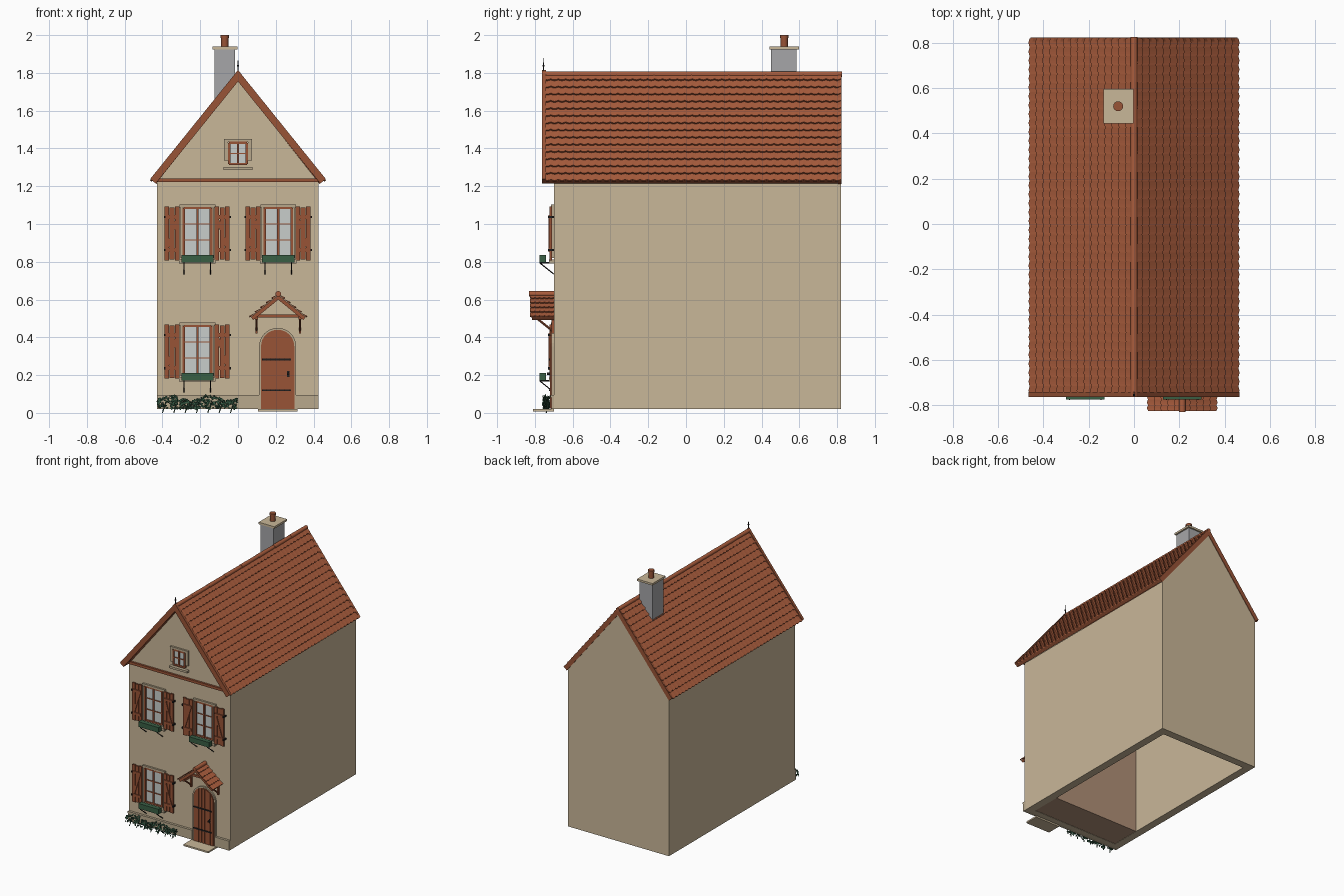
import bpy, bmesh, math, random
from mathutils import Vector

if "Cube" in bpy.data.objects:
    bpy.data.objects.remove(bpy.data.objects["Cube"])

random.seed(4)


def material(name, r, g, b):
    m = bpy.data.materials.new(name)
    lin = [((c / 255 + 0.055) / 1.055) ** 2.4 for c in (r, g, b)]
    m.diffuse_color = (*lin, 1)
    m.use_nodes = True
    m.node_tree.nodes["Principled BSDF"].inputs["Base Color"].default_value = m.diffuse_color
    return m


CREAM = material("cream plaster", 201, 183, 152)
TILE = material("terracotta tile", 170, 93, 61)
WOOD = material("red brown wood", 152, 83, 54)
GLASS = material("pale glass", 200, 206, 203)
GREY = material("chimney grey", 166, 166, 168)
GREEN = material("planter green", 56, 94, 68)
LEAF = material("ivy green", 48, 82, 62)
IRON = material("black iron", 32, 31, 31)
STONE = material("pale stone", 184, 168, 140)
INNER = material("inner brown", 176, 144, 119)


def mesh(name, verts, faces, mat):
    me = bpy.data.meshes.new(name)
    me.from_pydata([tuple(v) for v in verts], [], faces)
    bm = bmesh.new()
    bm.from_mesh(me)
    bmesh.ops.recalc_face_normals(bm, faces=bm.faces)
    bm.to_mesh(me)
    bm.free()
    me.materials.append(mat)
    ob = bpy.data.objects.new(name, me)
    bpy.context.collection.objects.link(ob)
    return ob


def prism(name, pts, y0, y1, mat):
    """Extrude an x-z outline from y0 to y1."""
    n = len(pts)
    verts = [(x, y, z) for y in (y0, y1) for x, z in pts]
    faces = [tuple(range(n)), tuple(range(n, 2 * n))]
    faces += [(i, (i + 1) % n, n + (i + 1) % n, n + i) for i in range(n)]
    return mesh(name, verts, faces, mat)


def box(name, x0, x1, y0, y1, z0, z1, mat):
    return prism(name, [(x0, z0), (x1, z0), (x1, z1), (x0, z1)], y0, y1, mat)


def rod(name, a, b, r, mat, sides=8, r2=None):
    a, b = Vector(a), Vector(b)
    bm = bmesh.new()
    bmesh.ops.create_cone(bm, cap_ends=True, segments=sides, radius1=r,
                          radius2=r if r2 is None else r2, depth=(b - a).length)
    rot = (b - a).to_track_quat('Z', 'Y')
    for v in bm.verts:
        v.co = rot @ v.co + (a + b) / 2
    me = bpy.data.meshes.new(name)
    if sides > 6:
        for f in bm.faces:
            f.smooth = len(f.verts) == 4
    for e in bm.edges:
        e.smooth = all(f.smooth for f in e.link_faces)
    bm.to_mesh(me)
    bm.free()
    me.materials.append(mat)
    ob = bpy.data.objects.new(name, me)
    bpy.context.collection.objects.link(ob)
    return ob


def chevron(name, cx, top, hw, drop, t, y0, y1, mat):
    """Two sloping boards meeting at a ridge."""
    L = math.hypot(hw, drop)
    ex, ez = hw - drop * t / L, top - drop - hw * t / L
    pts = [(cx - hw, top - drop), (cx, top), (cx + hw, top - drop),
           (cx + ex, ez), (cx, top - t * L / hw), (cx - ex, ez)]
    return prism(name, pts, y0, y1, mat)


def tiles(name, cx, top, hw, drop, y0, y1, rows, cols, lift, mat):
    """Overlapping scalloped tile courses on both slopes."""
    L = math.hypot(hw, drop)
    verts, faces, sub = [], [], 4
    n = cols * sub
    for s in (-1, 1):
        down = Vector((s * hw, 0, -drop)) / L
        out = Vector((s * drop, 0, hw)) / L
        for r in range(rows):
            base = len(verts)
            for i in range(n + 1):
                y = y0 + (y1 - y0) * i / n
                bulge = 0.16 * math.sin(math.pi * (i % sub) / sub)
                p = Vector((cx, y, top))
                hi = p + down * (L * r / rows)
                lo = p + down * (L * (r + 0.9 + bulge) / rows)
                verts += [hi + out * 0.001, lo + out * lift, lo + out * 0.0005]
            for i in range(n):
                a, b = base + 3 * i, base + 3 * i + 3
                faces += [(a, a + 1, b + 1, b), (a + 1, a + 2, b + 2, b + 1),
                          (a + 2, a, b, b + 2)]
            faces += [(base, base + 1, base + 2), (b, b + 1, b + 2)]
    return mesh(name, verts, faces, mat)


# House walls, open underneath
box("left_wall", -0.43, -0.37, -0.70, 0.82, 0.02, 1.22, CREAM)
box("right_wall", 0.365, 0.425, -0.70, 0.82, 0.02, 1.22, CREAM)
box("back_wall", -0.37, 0.365, 0.76, 0.82, 0.02, 1.22, CREAM)
box("front_wall", -0.37, 0.365, -0.70, -0.65, 0.02, 1.22, CREAM)
box("inner_front_lining", -0.37, 0.365, -0.65, -0.42, 0.022, 1.2, INNER)
for side, y0, y1 in (("front", -0.70, -0.65), ("back", 0.77, 0.82)):
    prism(side + "_gable", [(-0.43, 1.22), (0.427, 1.22), (0, 1.76)], y0, y1, CREAM)
box("gable_beam", -0.425, 0.425, -0.715, -0.69, 1.222, 1.242, WOOD)

# Main roof
chevron("roof_deck", 0, 1.797, 0.452, 0.567, 0.024, -0.745, 0.82, WOOD)
tiles("roof_tiles", 0, 1.797, 0.455, 0.571, -0.755, 0.82, 15, 40, 0.011, TILE)
chevron("front_bargeboard", 0, 1.815, 0.465, 0.577, 0.038, -0.763, -0.742, WOOD)
chevron("back_bargeboard", 0, 1.805, 0.458, 0.572, 0.034, 0.805, 0.824, WOOD)
for i in range(8):
    y = -0.763 + i * 0.1985
    rod("ridge_tile", (0, y, 1.792), (0, y + 0.2, 1.792), 0.016, TILE, 12, 0.0145)
rod("finial", (0, -0.755, 1.80), (0, -0.755, 1.88), 0.004, IRON, 6, 0.001)
rod("finial_knob", (0, -0.755, 1.835), (0, -0.755, 1.843), 0.006, IRON, 6)

# Chimney
box("chimney_stack", -0.125, -0.015, 0.45, 0.585, 1.58, 1.925, GREY)
box("chimney_cap", -0.135, -0.003, 0.443, 0.597, 1.925, 1.94, CREAM)
rod("chimney_pot", (-0.07, 0.52, 1.94), (-0.07, 0.52, 2.0), 0.019, WOOD, 16)
rod("chimney_pot_rim", (-0.07, 0.52, 1.985), (-0.07, 0.52, 2.0), 0.022, WOOD, 16)


def glazing(cx, z0, z1, hw, rows):
    """Glass, frame and glazing bars."""
    f = 0.014
    box("window_glass", cx - hw, cx + hw, -0.708, -0.695, z0, z1, GLASS)
    for s in (-1, 1):
        box("window_jamb", cx + s * hw - f / 2, cx + s * hw + f / 2, -0.716, -0.70, z0, z1, WOOD)
    for i in range(rows + 1):
        z, h = z0 + (z1 - z0) * i / rows, 0.006 if i in (0, rows) else 0.003
        box("glazing_rail", cx - hw, cx + hw, -0.714, -0.70, z - h, z + h, WOOD)
    box("centre_bar", cx - 0.006, cx + 0.006, -0.717, -0.70, z0, z1, WOOD)


def shutter(x0, x1, z0, z1, flip):
    """Three planks with a Z brace."""
    w = (x1 - x0) / 3
    for i in range(3):
        dz = 0.004 * (i % 2)
        box("shutter_plank", x0 + i * w, x0 + (i + 1) * w - 0.003, -0.722, -0.71,
            z0 + dz, z1 - dz, WOOD)
    za, zb, a, b = z0 + 0.055, z1 - 0.055, x0 + 0.006, x1 - 0.008
    for z in (za, zb):
        box("shutter_batten", a, b, -0.729, -0.721, z - 0.01, z + 0.01, WOOD)
    if flip:
        a, b = b - 0.014, a + 0.014
        prism("shutter_brace", [(a, za), (a + 0.014, za), (b, zb), (b - 0.014, zb)], -0.728, -0.721, WOOD)
    else:
        prism("shutter_brace", [(a, za), (a + 0.014, za), (b, zb), (b - 0.014, zb)], -0.728, -0.721, WOOD)
    for z in (za, zb):
        xe = x1 if flip else x0
        box("shutter_hinge", xe - 0.004, xe + 0.004, -0.73, -0.70, z - 0.006, z + 0.006, IRON)


# Shuttered windows with planters
for cx, zb in ((-0.215, 0.80), (0.213, 0.80), (-0.215, 0.175)):
    glazing(cx, zb + 0.03, zb + 0.285, 0.072, 3)
    for s in (-1, 1):
        xe = cx + s * 0.083
        box("window_surround", xe - 0.006, xe + 0.006, -0.711, -0.695, zb + 0.02, zb + 0.29, STONE)
        xr = cx + s * 0.055 + 0.015
        rod("planter_support", (cx + s * 0.07, -0.775, zb - 0.005), (cx + s * 0.07, -0.70, zb - 0.065), 0.003, IRON, 6)
        rod("planter_arm", (cx + s * 0.07, -0.775, zb - 0.005), (cx + s * 0.07, -0.70, zb - 0.005), 0.003, IRON, 6)
    box("window_lintel", cx - 0.095, cx + 0.095, -0.714, -0.695, zb + 0.287, zb + 0.303, STONE)
    box("window_sill", cx - 0.097, cx + 0.097, -0.725, -0.695, zb - 0.01, zb + 0.012, STONE)
    box("planter_box", cx - 0.085, cx + 0.085, -0.775, -0.74, zb - 0.003, zb + 0.036, GREEN)
    shutter(cx - 0.174, cx - 0.091, zb + 0.007, zb + 0.292, False)
    shutter(cx + 0.091, cx + 0.174, zb + 0.007, zb + 0.292, True)

# Attic window
glazing(0, 1.318, 1.43, 0.047, 2)
for s in (-1, 1):
    box("attic_surround", s * 0.064 - 0.01, s * 0.064 + 0.01, -0.712, -0.695, 1.335, 1.45, STONE)
box("attic_lintel", -0.075, 0.075, -0.714, -0.695, 1.434, 1.45, STONE)
box("attic_sill", -0.076, 0.076, -0.725, -0.695, 1.287, 1.303, STONE)

# Arched door
DX, DZ = 0.21, 0.352


def arch(r):
    return [(DX + r, 0.02)] + [(DX + r * math.cos(math.pi * i / 16), DZ + r * math.sin(math.pi * i / 16))
                               for i in range(17)] + [(DX - r, 0.02)]


prism("door_surround", arch(0.098), -0.712, -0.69, STONE)
prism("door_backing", arch(0.088), -0.714, -0.69, WOOD)
R, N = 0.085, 7
for i in range(N):
    a = -R + 2 * R * i / N + 0.0015
    b = -R + 2 * R * (i + 1) / N - 0.0015
    xs = [a + (b - a) * k / 4 for k in range(5)]
    top = [(DX + x, DZ + math.sqrt(R * R - x * x)) for x in reversed(xs)]
    prism("door_plank", [(DX + a, 0.022), (DX + b, 0.022)] + top, -0.72, -0.71, WOOD)
for z in (0.12, 0.283):
    box("door_hinge_strap", 0.128, 0.28, -0.724, -0.718, z - 0.005, z + 0.005, IRON)
box("door_lock_plate", 0.259, 0.272, -0.723, -0.718, 0.19, 0.222, IRON)
rod("door_handle", (0.265, -0.72, 0.207), (0.265, -0.737, 0.207), 0.007, IRON, 10)
box("door_step", 0.105, 0.315, -0.81, -0.70, 0.008, 0.02, CREAM)

# Porch canopy
PX = 0.213
chevron("porch_deck", PX, 0.625, 0.145, 0.118, 0.02, -0.815, -0.70, WOOD)
tiles("porch_tiles", PX, 0.627, 0.148, 0.121, -0.825, -0.70, 5, 5, 0.009, TILE)
rod("porch_ridge", (PX, -0.83, 0.63), (PX, -0.70, 0.63), 0.015, TILE, 12)
box("porch_beam", PX - 0.115, PX + 0.115, -0.71, -0.695, 0.505, 0.52, WOOD)
for s in (-1, 1):
    x = PX + s * 0.115
    box("porch_rail", x - 0.007, x + 0.007, -0.80, -0.70, 0.495, 0.51, WOOD)
    box("porch_post", x - 0.006, x + 0.006, -0.712, -0.70, 0.42, 0.51, WOOD)
    rod("porch_brace", (x, -0.785, 0.497), (x, -0.704, 0.432), 0.006, WOOD, 4)

# Stone plinth
for x0, x1 in ((-0.43, 0.112), (0.308, 0.425)):
    box("plinth", x0, x1, -0.713, -0.69, 0.02, 0.082, STONE)
    box("plinth_ledge", x0, x1, -0.718, -0.69, 0.082, 0.095, STONE)

# Ivy along the plinth
verts, faces = [], []
for i in range(330):
    x = random.uniform(-0.425, -0.005)
    height = 0.055 + 0.015 * math.sin(x * 31)
    c = Vector((x, random.uniform(-0.757, -0.722), random.uniform(0.022, 0.025 + height)))
    u = Vector((random.uniform(-1, 1), random.uniform(-0.6, 0.6), random.uniform(-1, 1))).normalized()
    v = u.cross(Vector((random.uniform(-0.5, 0.5), -1, 0.5))).normalized()
    k = random.uniform(0.007, 0.012)
    b = len(verts)
    verts += [c - u * k, c + v * k * 0.7, c + u * k, c - v * k * 0.7]
    faces.append((b, b + 1, b + 2, b + 3))
mesh("ivy_leaves", verts, faces, LEAF)
for i in range(7):
    x = -0.40 + i * 0.06
    rod("ivy_stem", (x, -0.74, 0.0), (x + 0.02, -0.73, 0.065), 0.003, LEAF, 5)
